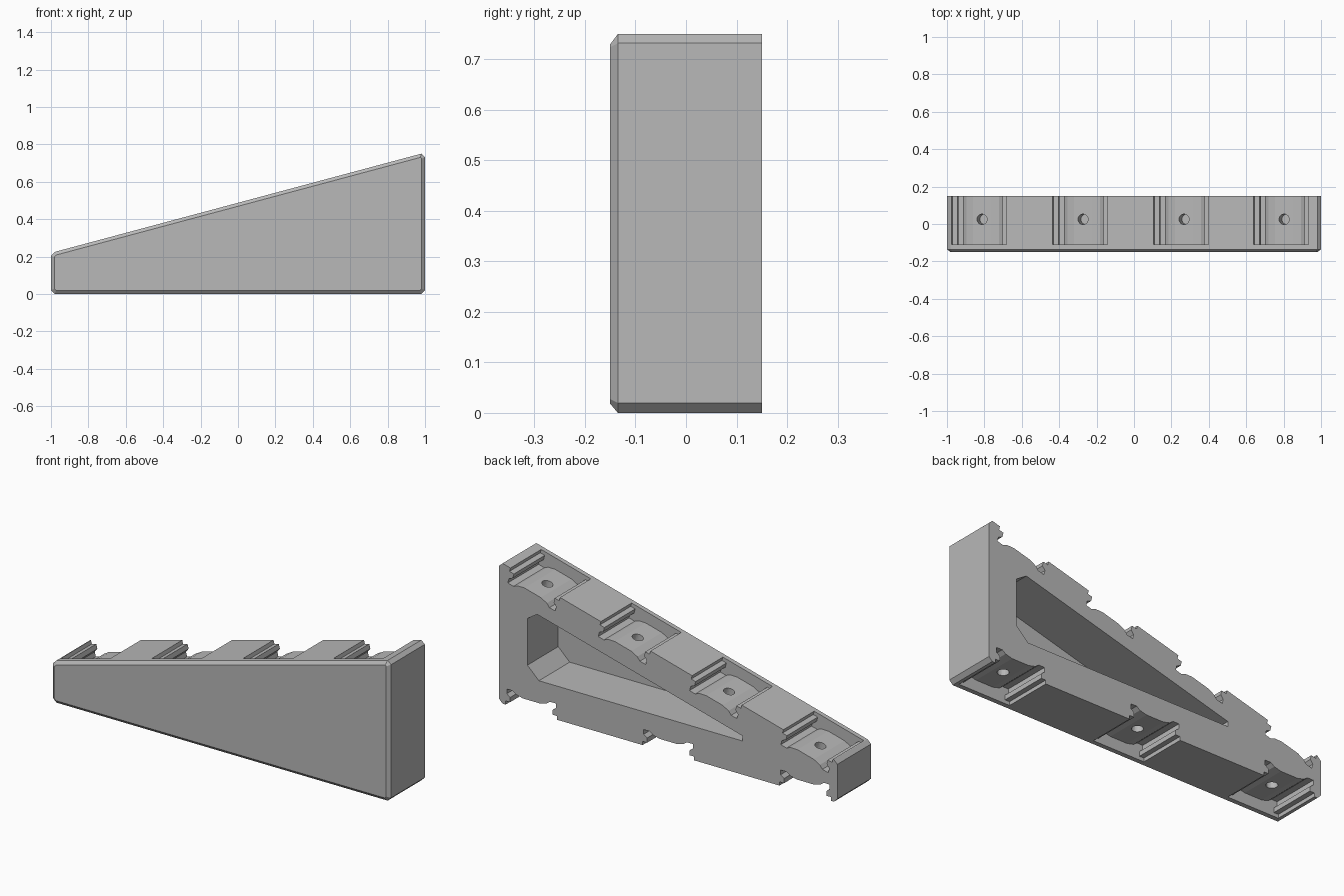
import bpy, bmesh, math
from mathutils import Matrix, Vector

default = bpy.data.objects.get("Cube")
if default:
    bpy.data.objects.remove(default, do_unlink=True)

BACK, SLOT_END, FRONT = 0.15, -0.11, -0.135
SLOPE = math.radians(15)


def surface_z(x):
    """Height of the sloping top at x."""
    return 0.75 - (0.98 - x) * math.tan(SLOPE)


def prism(bm, outline, y_front, y_back, matrix=Matrix()):
    """Extrude an XZ outline along y; returns the front cap."""
    front = [bm.verts.new(matrix @ Vector((x, y_front, z))) for x, z in outline]
    back = [bm.verts.new(matrix @ Vector((x, y_back, z))) for x, z in outline]
    cap = bm.faces.new(front)
    bm.faces.new(back[::-1])
    for i in range(len(outline)):
        j = (i + 1) % len(outline)
        bm.faces.new((front[j], front[i], back[i], back[j]))
    return cap


def make_object(name, bm):
    bmesh.ops.recalc_face_normals(bm, faces=bm.faces)
    mesh = bpy.data.meshes.new(name)
    bm.to_mesh(mesh)
    bm.free()
    obj = bpy.data.objects.new(name, mesh)
    bpy.context.collection.objects.link(obj)
    return obj


def cut(target, cutter):
    """Subtract the cutter, bake the result and drop the cutter."""
    cutter.hide_render = True
    mod = target.modifiers.new("cut", 'BOOLEAN')
    mod.operation = 'DIFFERENCE'
    mod.solver = 'EXACT'
    mod.object = cutter
    bpy.context.view_layer.update()
    graph = bpy.context.evaluated_depsgraph_get()
    baked = bpy.data.meshes.new_from_object(target.evaluated_get(graph))
    target.modifiers.clear()
    target.data = baked
    bpy.data.objects.remove(cutter, do_unlink=True)


# Wedge body with clipped corners and a chamfered front rim
bm = bmesh.new()
body = [(-1, 0.02), (-0.98, 0), (0.98, 0), (1, 0.02),
        (1, 0.732), (0.98, 0.75), (-0.98, surface_z(-0.98)), (-1, 0.205)]
cap = prism(bm, body, FRONT, BACK)
bmesh.ops.recalc_face_normals(bm, faces=bm.faces)
bmesh.ops.inset_region(bm, faces=[cap], thickness=0.018, depth=0.015,
                       use_even_offset=True)
bracket = make_object("wedge_bracket", bm)

# Placement of each mounting slot: four on the slope, three underneath
places = [Matrix.Translation((x, 0, surface_z(x))) @ Matrix.Rotation(-SLOPE, 4, 'Y')
          for x in (-0.828, -0.288, 0.252, 0.787)]
places += [Matrix.Translation((x, 0, 0)) @ Matrix.Rotation(math.pi, 4, 'Y')
           for x in (-0.81, 0, 0.81)]

# Slot section: stepped ledge, undercut groove and raised floor
half = [(0.152, 0.03), (0.152, -0.02), (0.125, -0.02), (0.125, -0.045),
        (0.145, -0.06), (0.145, -0.085), (0.11, -0.085), (0.09, -0.07),
        (0.05, -0.06)]
section = half + [(-u, d) for u, d in reversed(half)]
bm = bmesh.new()
for place in places:
    prism(bm, section, SLOT_END, BACK + 0.05, place)

# Triangular lightening pocket in the back
pocket = [(0.765, 0.18), (0.833, 0.245), (0.833, 0.495), (0.775, 0.532),
          (-0.44, 0.207), (-0.44, 0.18)]
prism(bm, pocket, SLOT_END, BACK + 0.05)
cut(bracket, make_object("slot_cutter", bm))

# Round screw hole in every slot floor
bm = bmesh.new()
for place in places:
    bmesh.ops.create_cone(bm, cap_ends=True, segments=24, radius1=0.028,
                          radius2=0.028, depth=0.12,
                          matrix=place @ Matrix.Translation((0, 0.025, -0.06)))
cut(bracket, make_object("hole_cutter", bm))

# Single plain grey
grey = bpy.data.materials.new("plain_grey")
grey.use_nodes = True
colour = (0.48, 0.48, 0.48, 1)
grey.diffuse_color = colour
grey.node_tree.nodes["Principled BSDF"].inputs["Base Color"].default_value = colour
bracket.data.materials.clear()
bracket.data.materials.append(grey)
for poly in bracket.data.polygons:
    poly.material_index = 0
    poly.use_smooth = False
